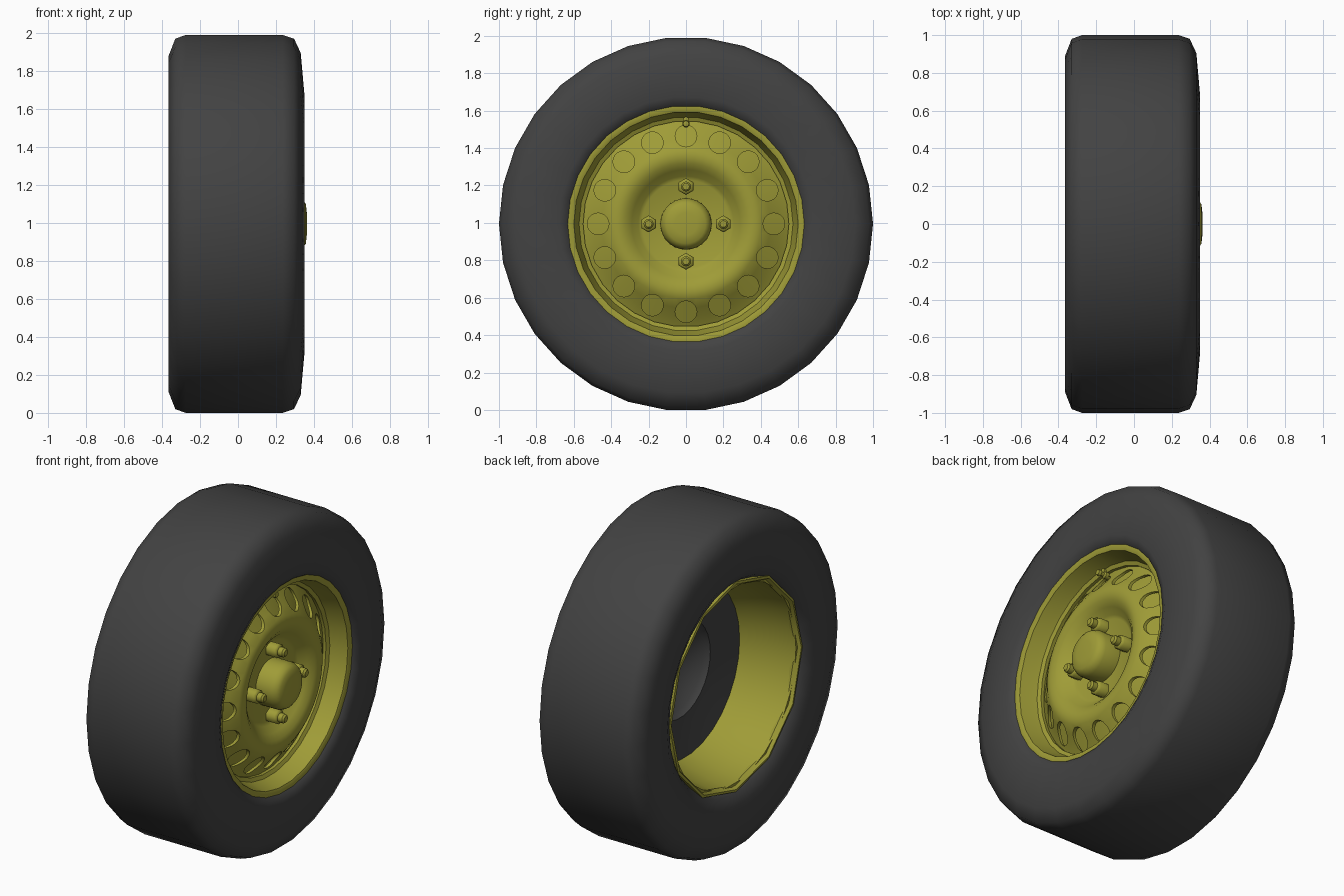
import bpy, bmesh
from math import sin, cos, pi, radians
from mathutils import Matrix

if "Cube" in bpy.data.objects:
    bpy.data.objects.remove(bpy.data.objects["Cube"], do_unlink=True)

AXLE = 0.9945  # axle height


def material(name, rgb):
    m = bpy.data.materials.new(name)
    m.use_nodes = True
    m.diffuse_color = (*rgb, 1)
    bsdf = m.node_tree.nodes["Principled BSDF"]
    bsdf.inputs["Base Color"].default_value = (*rgb, 1)
    bsdf.inputs["Roughness"].default_value = 0.7
    return m


rubber = material("dark grey rubber", (0.055, 0.055, 0.055))
paint = material("olive yellow paint", (0.345, 0.33, 0.038))


def smooth(ob, angle):
    bpy.ops.object.select_all(action='DESELECT')
    ob.select_set(True)
    bpy.context.view_layer.objects.active = ob
    bpy.ops.object.shade_smooth_by_angle(angle=radians(angle))


def lathe(name, profile, sides, mat, y=0, z=0, angle=40, start=0.0):
    """Spin a closed (x, radius) outline around an axle parallel to x."""
    bm = bmesh.new()
    rings = []
    for i in range(sides):
        a = start + 2 * pi * i / sides
        rings.append([bm.verts.new((x, y + r * cos(a), AXLE + z + r * sin(a)))
                      for x, r in profile])
    n = len(profile)
    for i in range(sides):
        a, b = rings[i], rings[(i + 1) % sides]
        for j in range(n):
            k = (j + 1) % n
            if profile[j][1] > 0 or profile[k][1] > 0:
                bm.faces.new((a[j], a[k], b[k], b[j]))
    bmesh.ops.remove_doubles(bm, verts=bm.verts, dist=1e-5)
    bmesh.ops.recalc_face_normals(bm, faces=bm.faces)
    me = bpy.data.meshes.new(name)
    bm.to_mesh(me)
    bm.free()
    ob = bpy.data.objects.new(name, me)
    bpy.context.collection.objects.link(ob)
    me.materials.append(mat)
    smooth(ob, angle)
    return ob


# Tyre: broad flat tread with rounded shoulders
lathe("tyre", [(-0.30, 0.61), (-0.335, 0.64), (-0.365, 0.70), (-0.365, 0.89),
               (-0.33, 0.98), (-0.275, 1.0), (0.235, 1.0), (0.295, 0.98),
               (0.33, 0.905), (0.35, 0.68), (0.33, 0.637), (0.30, 0.615)],
      30, rubber, angle=50)

# Rim: coarse rear lip, tapering smooth barrel, front flange
lathe("rear_lip", [(-0.30, 0.637), (-0.335, 0.637), (-0.338, 0.622),
                   (-0.31, 0.605), (-0.29, 0.61)], 12, paint)
lathe("rim_barrel", [(-0.32, 0.595), (-0.20, 0.578), (-0.08, 0.545), (0.02, 0.51),
                     (0.02, 0.53), (-0.08, 0.565), (-0.20, 0.60), (-0.32, 0.61)],
      30, paint)
lathe("rim_flange", [(0.29, 0.637), (0.322, 0.639), (0.326, 0.625), (0.316, 0.60),
                     (0.25, 0.583), (0.215, 0.572), (0.205, 0.55), (0.15, 0.55),
                     (0.15, 0.60), (0.28, 0.615)], 30, paint)

# Pressed wheel disc: flat centre, raised ridge, steep outer band
face = [(0.215, 0), (0.215, 0.235), (0.225, 0.255), (0.26, 0.29), (0.285, 0.325),
        (0.295, 0.365), (0.286, 0.40), (0.253, 0.45), (0.212, 0.50), (0.18, 0.56)]
back = [(x - 0.02, r) for x, r in reversed(face)]
disc = lathe("wheel_disc", face + back, 48, paint)

# Sixteen round openings around the sloping band
bm = bmesh.new()
for i in range(16):
    a = 2 * pi * i / 16
    place = Matrix.Translation((0.2, 0.47 * cos(a), AXLE + 0.47 * sin(a)))
    bmesh.ops.create_cone(bm, cap_ends=True, segments=20, radius1=0.058,
                          radius2=0.058, depth=0.4,
                          matrix=place @ Matrix.Rotation(pi / 2, 4, 'Y'))
me = bpy.data.meshes.new("hole_cutter")
bm.to_mesh(me)
bm.free()
cutter = bpy.data.objects.new("hole_cutter", me)
bpy.context.collection.objects.link(cutter)
cut = disc.modifiers.new("holes", 'BOOLEAN')
cut.operation = 'DIFFERENCE'
cut.solver = 'EXACT'
cut.object = cutter
bpy.context.view_layer.objects.active = disc
bpy.ops.object.modifier_apply(modifier=cut.name)
bpy.data.objects.remove(cutter, do_unlink=True)
smooth(disc, 40)

# Gently sloping plate closing the openings from behind
lathe("hole_backing", [(0.235, 0.37), (0.15, 0.55), (0.135, 0.55), (0.22, 0.37)],
      48, paint)

# Dark inner side with a recessed cone in the middle
lathe("inner_drum", [(0.0, 0.525), (0.01, 0.47), (0.03, 0.36), (0.04, 0.29),
                     (0.075, 0.27), (0.15, 0.08), (0.16, 0), (0.19, 0),
                     (0.185, 0.32), (0.12, 0.53)], 30, rubber)

# Hub cap
lathe("hub_cap", [(0.20, 0), (0.20, 0.138), (0.315, 0.137), (0.342, 0.124),
                  (0.357, 0.105), (0.362, 0.06), (0.363, 0)], 28, paint, angle=60)

# Four wheel nuts with studs
for i in range(4):
    y, z = 0.2 * cos(i * pi / 2), 0.2 * sin(i * pi / 2)
    lathe(f"wheel_nut_{i + 1}", [(0.20, 0), (0.20, 0.045), (0.27, 0.045),
                                 (0.282, 0.036), (0.282, 0)],
          6, paint, y, z, 65, pi / 6)
    lathe(f"wheel_stud_{i + 1}", [(0.27, 0), (0.27, 0.027), (0.312, 0.027),
                                  (0.322, 0.018), (0.322, 0)], 12, paint, y, z)

# Air valve near the top of the disc
lathe("valve_seat", [(0.17, 0), (0.17, 0.015), (0.225, 0.015), (0.23, 0)],
      10, paint, 0, 0.557)
lathe("air_valve", [(0.17, 0), (0.17, 0.02), (0.215, 0.02), (0.222, 0.012),
                    (0.24, 0.012), (0.245, 0.019), (0.262, 0.016), (0.267, 0)],
      10, paint, 0, 0.535)
